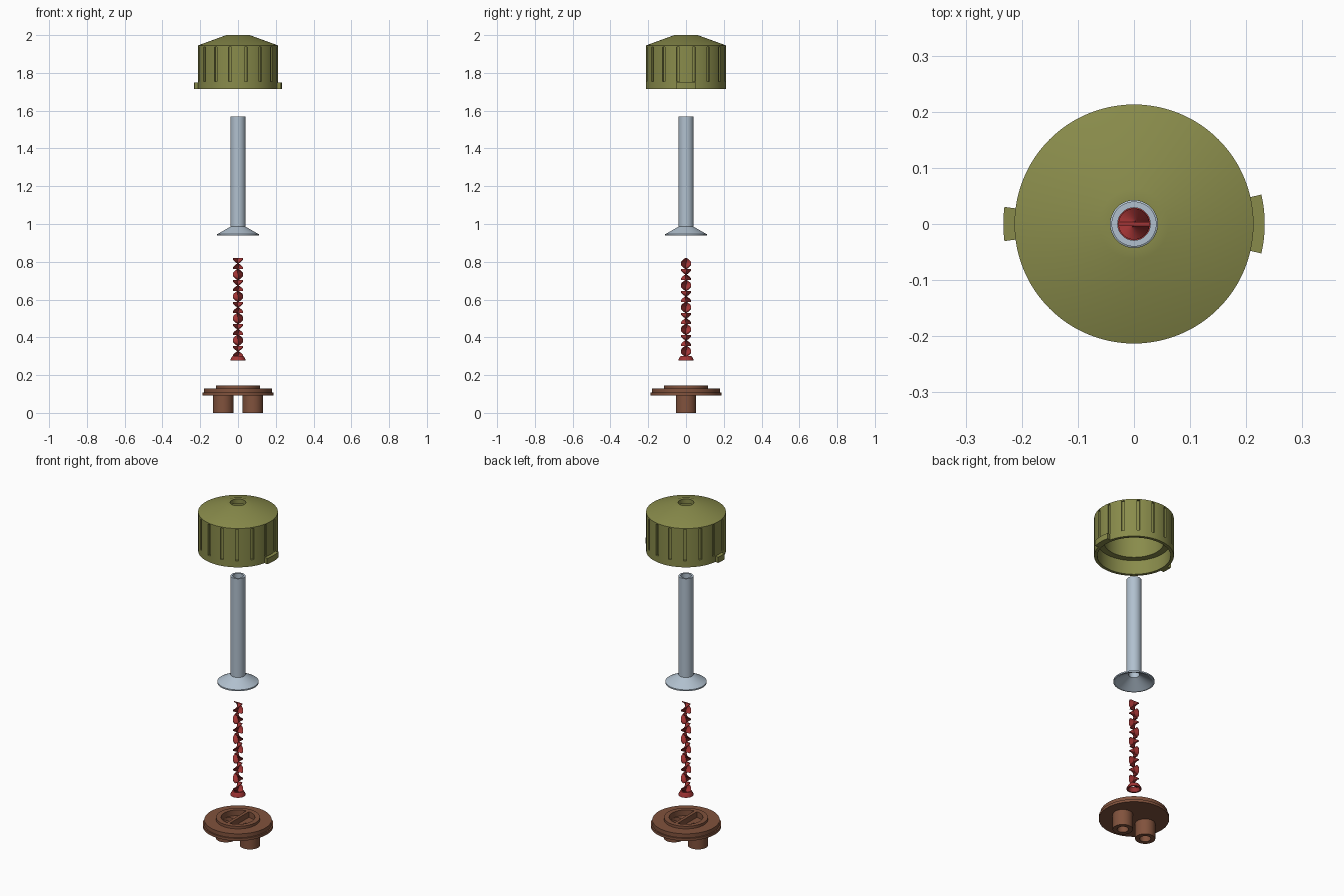
import bpy, bmesh, math
from mathutils import Matrix

if "Cube" in bpy.data.objects:
    bpy.data.objects.remove(bpy.data.objects["Cube"])

def material(name, rgb):
    m = bpy.data.materials.new(name)
    m.diffuse_color = (*rgb, 1)
    m.use_nodes = True
    m.node_tree.nodes["Principled BSDF"].inputs["Base Color"].default_value = m.diffuse_color
    return m

OLIVE = material("olive", (0.25, 0.26, 0.07))
STEEL = material("pale_blue_grey", (0.44, 0.53, 0.62))
RED = material("red", (0.37, 0.035, 0.035))
BROWN = material("brown", (0.22, 0.085, 0.046))

def finish(name, bm, mat, angle=30):
    bmesh.ops.recalc_face_normals(bm, faces=bm.faces)
    me = bpy.data.meshes.new(name)
    bm.to_mesh(me)
    bm.free()
    ob = bpy.data.objects.new(name, me)
    bpy.context.collection.objects.link(ob)
    if mat:
        me.materials.append(mat)
    smooth(ob, angle)
    return ob

def smooth(ob, angle=30):
    bpy.ops.object.select_all(action='DESELECT')
    ob.select_set(True)
    bpy.context.view_layer.objects.active = ob
    bpy.ops.object.shade_smooth_by_angle(angle=math.radians(angle))

def sweep(bm, profile, a0=0.0, a1=math.tau, n=96, x=0.0):
    """Revolve a closed (radius, z) profile around a vertical axis."""
    full = abs(a1 - a0 - math.tau) < 1e-6
    rings = []
    for i in range(n if full else n + 1):
        a = a0 + (a1 - a0) * i / n
        rings.append([bm.verts.new((x + r * math.cos(a), r * math.sin(a), z)) for r, z in profile])
    k = len(profile)
    for i in range(n):
        p, q = rings[i], rings[(i + 1) % len(rings)]
        for j in range(k):
            bm.faces.new((p[j], q[j], q[(j + 1) % k], p[(j + 1) % k]))
    if not full:
        bm.faces.new(rings[0])
        bm.faces.new(rings[-1])

def lathe(name, profile, mat, **kw):
    bm = bmesh.new()
    sweep(bm, profile, **kw)
    return finish(name, bm, mat)

def cut(ob, cutter):
    mod = ob.modifiers.new("cut", 'BOOLEAN')
    mod.operation, mod.solver, mod.object = 'DIFFERENCE', 'EXACT', cutter
    cutter.hide_render = True
    bpy.context.view_layer.objects.active = ob
    bpy.ops.object.modifier_apply(modifier=mod.name)
    bpy.data.objects.remove(cutter)
    smooth(ob)

# Cap: hollow shell with conical top and central hole
cap = lathe("cap", [(0.196, 1.716), (0.213, 1.716), (0.213, 1.945), (0.062, 2.0), (0.042, 2.0),
                    (0.042, 1.975), (0.07, 1.965), (0.16, 1.93), (0.16, 1.80), (0.196, 1.80)], OLIVE)

# Sixteen grip grooves around the cap wall
bm = bmesh.new()
for i in range(16):
    rot = Matrix.Rotation(math.radians(11.25 + 22.5 * i), 4, 'Z')
    bmesh.ops.create_cube(bm, size=1, matrix=rot @ Matrix.Translation((0.215, 0, 1.846))
                          @ Matrix.Diagonal((0.022, 0.016, 0.184, 1)))
cut(cap, finish("groove_cutter", bm, None))

# Bayonet lugs at the rim, wide on the right and narrow on the left
for name, mid, half in (("wide_lug", 0, 13), ("narrow_lug", 180, 7.5)):
    lathe(name, [(0.204, 1.716), (0.233, 1.716), (0.233, 1.75), (0.204, 1.75)], OLIVE,
          a0=math.radians(mid - half), a1=math.radians(mid + half), n=10)

# Nozzle tube with flared foot
lathe("nozzle_tube", [(0.108, 0.938), (0.11, 0.938), (0.11, 0.946), (0.04, 0.986), (0.04, 1.568),
                      (0.029, 1.568), (0.029, 0.982), (0.1, 0.938)], STEEL, n=64)

# Mixer: half-turn blades of alternating hand, each crossed with the next
bm = bmesh.new()
L, R, T, STEPS, COUNT, TOP = 0.0581, 0.0275, 0.004, 20, 9, 0.82
for e in range(COUNT):
    start = 0 if e % 2 == 0 else math.pi / 2
    hand = -1 if e % 2 == 0 else 1
    prev = None
    for s in range(STEPS + 1):
        a = start + hand * math.pi * s / STEPS
        c, d = math.cos(a), math.sin(a)
        z = TOP - L * (e + s / STEPS)
        row = [bm.verts.new((u * c - v * d, u * d + v * c, z))
               for u, v in ((-R, -T), (0, -T), (R, -T), (R, T), (0, T), (-R, T))]
        if prev:
            for j in range(6):
                bm.faces.new((prev[j], prev[(j + 1) % 6], row[(j + 1) % 6], row[j]))
        if s in (0, STEPS):
            bm.faces.new(row)
        prev = row
finish("mixer_blades", bm, RED, 40)

# Flared collar at the mixer's foot
lathe("mixer_collar", [(0.032, 0.277), (0.04, 0.277), (0.04, 0.282), (0.029, 0.302), (0.022, 0.302)], RED, n=48)

# Base plate: stepped disc with a raised ring around a recess
bm = bmesh.new()
outline = [(0.188, 0.092), (0.188, 0.107), (0.18, 0.107), (0.18, 0.13),
           (0.117, 0.13), (0.117, 0.145), (0.09, 0.145), (0.09, 0.112)]
sweep(bm, [(0.004, 0.092)] + outline + [(0.004, 0.112)])
for z in (0.092, 0.112):
    bm.faces.new([v for v in bm.verts if abs(v.co.z - z) < 1e-5 and v.co.xy.length < 0.005])
base = finish("base_plate", bm, BROWN)

# Inlet holes through the plate
bm = bmesh.new()
for x in (-0.078, 0.078):
    bmesh.ops.create_cone(bm, cap_ends=True, segments=48, radius1=0.03, radius2=0.03, depth=0.04,
                          matrix=Matrix.Translation((x * 0.78, 0, 0.1)))
cut(base, finish("inlet_cutter", bm, None))

# Two inlet pipes under the plate
for name, x in (("left_inlet", -0.078), ("right_inlet", 0.078)):
    lathe(name, [(0.03, 0), (0.054, 0), (0.054, 0.094), (0.03, 0.094)], BROWN, n=48, x=x)

# Divider bar across the recess
bm = bmesh.new()
bmesh.ops.create_cube(bm, size=1, matrix=Matrix.Translation((0, 0, 0.128))
                      @ Matrix.Diagonal((0.018, 0.19, 0.034, 1)))
finish("divider_bar", bm, BROWN)
